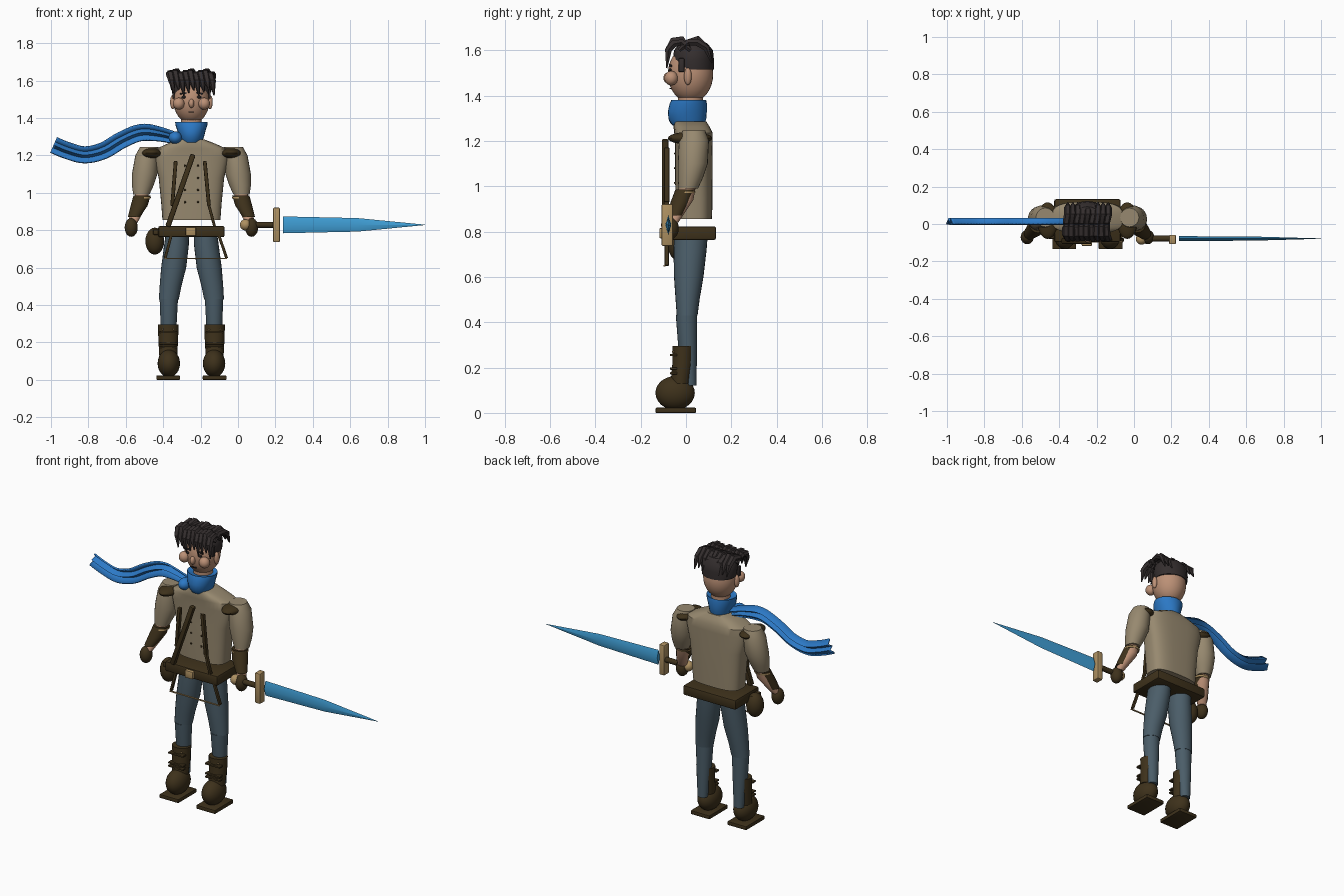
import bpy, bmesh, math
from mathutils import Vector, Matrix

AX = -0.249  # body centre line


def mat(name, r, g, b):
    m = bpy.data.materials.new(name)
    m.diffuse_color = (r, g, b, 1)
    return m


BEIGE = mat("beige cloth", 0.31, 0.25, 0.16)
SKIN = mat("skin", 0.50, 0.28, 0.18)
BLUE = mat("blue scarf", 0.025, 0.19, 0.56)
SLATE = mat("slate trousers", 0.07, 0.11, 0.14)
BROWN = mat("brown leather", 0.048, 0.031, 0.011)
TAN = mat("tan metal", 0.42, 0.28, 0.12)
STEEL = mat("blue blade", 0.05, 0.34, 0.66)
HAIR = mat("dark hair", 0.034, 0.027, 0.027)
INK = mat("dark features", 0.015, 0.012, 0.012)


def add(name, bm, m):
    bmesh.ops.recalc_face_normals(bm, faces=bm.faces)
    me = bpy.data.meshes.new(name)
    bm.to_mesh(me)
    bm.free()
    me.materials.append(m)
    o = bpy.data.objects.new(name, me)
    bpy.context.collection.objects.link(o)
    return o


def skin_rings(bm, rings):
    """Bridge closed rings of points and cap both ends."""
    vs = [[bm.verts.new(p) for p in r] for r in rings]
    n = len(vs[0])
    for a, b in zip(vs, vs[1:]):
        for i in range(n):
            j = (i + 1) % n
            bm.faces.new((a[i], a[j], b[j], b[i]))
    bm.faces.new(vs[0])
    bm.faces.new(vs[-1])


def loft(name, rings, m, n=24, power=2.0):
    """Rings are (x, y, z, radius x, radius y)."""
    def pw(c):
        return math.copysign(abs(c) ** (2 / power), c)
    out = []
    for x, y, z, rx, ry in rings:
        out.append([(x + rx * pw(math.cos(2 * math.pi * i / n)),
                     y + ry * pw(math.sin(2 * math.pi * i / n)), z) for i in range(n)])
    bm = bmesh.new()
    skin_rings(bm, out)
    return add(name, bm, m)


def ball(name, c, r, m, seg=24):
    bm = bmesh.new()
    bmesh.ops.create_uvsphere(bm, u_segments=seg, v_segments=seg // 2, radius=1,
                              matrix=Matrix.Translation(c) @ Matrix.Diagonal((*r, 1)))
    return add(name, bm, m)


def box(name, c, size, m, bevel=0.0, tilt=0.0):
    bm = bmesh.new()
    bmesh.ops.create_cube(bm, size=1, matrix=Matrix.Diagonal((*size, 1)))
    if bevel:
        bmesh.ops.bevel(bm, geom=bm.edges[:], offset=bevel, segments=2, affect='EDGES', profile=0.5)
    bmesh.ops.transform(bm, verts=bm.verts,
                        matrix=Matrix.Translation(c) @ Matrix.Rotation(tilt, 4, 'Y'))
    return add(name, bm, m)


def bar(name, p, q, w, d, m):
    """Flat strip between two points in the front plane."""
    p, q = Vector(p), Vector(q)
    v = q - p
    return box(name, (p + q) / 2, (w, d, v.length), m, min(w, d) * 0.2, math.atan2(v.x, v.z))


def lock(name, pts, a, b):
    """Tapered strand of hair swept in the side plane."""
    rings = []
    for i, p in enumerate(pts):
        t = Vector(pts[min(i + 1, len(pts) - 1)]) - Vector(pts[max(i - 1, 0)])
        nrm = Vector((0, -t.z, t.y)).normalized()
        k = (0.5, 0.9, 1, 0.9, 0.15)[i]
        rings.append([Vector(p) + Vector((a * k * math.cos(math.pi * j / 3), 0, 0))
                      + nrm * b * k * math.sin(math.pi * j / 3) for j in range(6)])
    bm = bmesh.new()
    skin_rings(bm, rings)
    return add(name, bm, HAIR)


# head and face
loft("neck", [(AX, 0.02, 1.24, 0.055, 0.055), (AX, 0.02, 1.42, 0.055, 0.055)], SKIN)
ball("head", (AX, 0.02, 1.495), (0.097, 0.1, 0.125), SKIN, 32)
ball("nose", (AX, -0.08, 1.478), (0.015, 0.02, 0.024), SKIN)
box("mouth", (AX, -0.069, 1.432), (0.03, 0.008, 0.005), INK)
for s, side in ((-1, "left"), (1, "right")):
    ball(side + "_cheek", (AX + s * 0.068, -0.065, 1.477), (0.031, 0.03, 0.032), SKIN)
    ball(side + "_ear", (AX + s * 0.1, 0.008, 1.485), (0.014, 0.017, 0.038), SKIN)
    ball(side + "_eye", (AX + s * 0.041, -0.069, 1.512), (0.013, 0.008, 0.008), INK, 12)
    box(side + "_eyebrow", (AX + s * 0.043, -0.068, 1.532), (0.036, 0.012, 0.008), HAIR, 0, s * 0.15)
    box(side + "_sideburn", (AX + s * 0.096, -0.02, 1.535), (0.012, 0.025, 0.06), HAIR, 0.003)

# hair
loft("hair_cap", [(AX, 0.035, 1.515, 0.1, 0.088), (AX, 0.033, 1.56, 0.107, 0.09),
                  (AX, 0.033, 1.60, 0.1, 0.086), (AX, 0.033, 1.632, 0.07, 0.06),
                  (AX, 0.033, 1.643, 0.02, 0.02)], HAIR)
for i in range(9):
    x = AX - 0.105 + i * 0.027
    up = 0.008 * math.sin(i * 2.1)
    lock("front_lock", [(x, 0.02, 1.60), (x - 0.01, -0.02, 1.642 + up), (x - 0.01, -0.055, 1.635 + up),
                        (x, -0.078, 1.60), (x + 0.01, -0.085, 1.535 + 2 * up)], 0.022, 0.019)
    lock("back_lock", [(x, -0.03, 1.60), (x - 0.008, 0.01, 1.635), (x, 0.05, 1.642 + up),
                       (x, 0.09, 1.61), (x, 0.115, 1.55 + up)], 0.021, 0.018)

# jacket
loft("jacket", [(AX, 0.035, 0.855, 0.155, 0.08), (AX, 0.035, 0.95, 0.162, 0.082),
                (AX, 0.035, 1.08, 0.175, 0.083), (AX, 0.035, 1.19, 0.2, 0.083),
                (AX, 0.033, 1.235, 0.19, 0.085), (AX, 0.025, 1.262, 0.13, 0.08),
                (AX, 0.02, 1.285, 0.07, 0.07)], BEIGE, 40, 3.0)
for i in range(4):
    for s in (-1, 1):
        ball("button", (AX + s * 0.035, -0.047, 0.95 + i * 0.065), (0.006, 0.006, 0.006), BROWN, 8)

# chest straps, belt and hanging cord
bar("cross_strap", (-0.24, -0.092, 1.205), (-0.375, -0.092, 0.82), 0.028, 0.03, BROWN)
bar("left_strap", (-0.333, -0.085, 1.17), (-0.352, -0.085, 0.93), 0.02, 0.024, BROWN)
bar("right_strap", (-0.178, -0.085, 1.17), (-0.155, -0.085, 0.93), 0.02, 0.024, BROWN)
bar("lower_strap", (-0.16, -0.085, 0.95), (-0.125, -0.085, 0.82), 0.015, 0.02, BROWN)
box("belt", (AX, 0.018, 0.793), (0.355, 0.23, 0.06), BROWN, 0.01)
box("belt_buckle", (AX - 0.003, -0.105, 0.793), (0.055, 0.025, 0.045), TAN, 0.005)
bar("left_cord", (-0.355, -0.085, 0.78), (-0.39, -0.085, 0.65), 0.015, 0.018, BROWN)
bar("right_cord", (-0.105, -0.085, 0.78), (-0.06, -0.085, 0.65), 0.015, 0.018, BROWN)
box("cord_bottom", (-0.225, -0.095, 0.649), (0.335, 0.008, 0.006), TAN)
ball("pouch", (-0.445, -0.03, 0.742), (0.05, 0.05, 0.072), BROWN)
box("pouch_flap", (-0.42, -0.04, 0.79), (0.07, 0.08, 0.03), BROWN, 0.008)

# arms and legs, mirrored about the body centre line
for s, side in ((-1, "left"), (1, "right")):
    def X(d):
        return AX + s * d
    loft(side + "_sleeve", [(X(0.225), 0.035, 1.245, 0.05, 0.05), (X(0.238), 0.035, 1.20, 0.062, 0.066),
                            (X(0.25), 0.03, 1.10, 0.068, 0.066), (X(0.26), 0.02, 1.04, 0.058, 0.056),
                            (X(0.268), 0.01, 0.99, 0.043, 0.043)], BEIGE)
    ball(side + "_shoulder_pad", (X(0.213), 0.018, 1.212), (0.055, 0.098, 0.028), BROWN)
    loft(side + "_forearm", [(X(0.262), 0.01, 1.02, 0.036, 0.036), (X(0.272), -0.005, 0.94, 0.038, 0.038),
                             (X(0.315), -0.06, 0.84, 0.026, 0.026)], SKIN)
    loft(side + "_bracer", [(X(0.264), -0.003, 0.985, 0.046, 0.044), (X(0.28), -0.025, 0.93, 0.045, 0.043),
                            (X(0.308), -0.05, 0.87, 0.032, 0.033)], BROWN)
    loft(side + "_bracer_band", [(X(0.264), -0.003, 0.978, 0.048, 0.046),
                                 (X(0.266), -0.006, 0.97, 0.048, 0.046)], TAN)
    ball(side + "_glove", (X(0.322), -0.07, 0.815), (0.035, 0.038, 0.05), BROWN)

    loft(side + "_thigh", [(X(0.075), 0.022, 0.785, 0.062, 0.074), (X(0.08), 0.018, 0.72, 0.066, 0.073),
                           (X(0.095), 0.012, 0.6, 0.067, 0.065), (X(0.112), 0.007, 0.5, 0.058, 0.053),
                           (X(0.121), 0.005, 0.43, 0.053, 0.046)], SLATE)
    loft(side + "_shin", [(X(0.121), 0.002, 0.432, 0.049, 0.047), (X(0.122), 0.007, 0.3, 0.043, 0.042),
                          (X(0.122), 0.02, 0.12, 0.03, 0.026)], SLATE)
    loft(side + "_boot_shaft", [(X(0.124), -0.012, 0.295, 0.055, 0.048), (X(0.124), -0.014, 0.22, 0.053, 0.046),
                                (X(0.124), -0.025, 0.13, 0.048, 0.043)], BROWN)
    for z in (0.175, 0.195, 0.255):
        box(side + "_boot_strap", (X(0.124), -0.055, z), (0.1, 0.03, 0.01), BROWN, 0.002)
    for d in (-0.03, 0.03):
        ball(side + "_boot_stud", (X(0.124 + d), -0.056, 0.27), (0.005, 0.006, 0.005), TAN, 8)
    ball(side + "_boot", (X(0.121), -0.048, 0.088), (0.06, 0.087, 0.074), BROWN)
    box(side + "_sole", (X(0.124), -0.045, 0.0115), (0.127, 0.178, 0.023), BROWN, 0.004)

# neck scarf with knot
loft("neck_scarf", [(AX, 0.01, 1.27, 0.055, 0.07), (AX, 0.006, 1.295, 0.066, 0.083),
                    (AX, 0.006, 1.33, 0.075, 0.086), (AX, 0.01, 1.365, 0.086, 0.082),
                    (AX, 0.012, 1.38, 0.087, 0.077), (AX, 0.012, 1.372, 0.075, 0.066)], BLUE)
ball("scarf_knot", (-0.335, -0.03, 1.295), (0.036, 0.045, 0.034), BLUE)

# flowing scarf tail: pleated strip swept along a wave
wave = [(-0.31, 1.285), (-0.42, 1.314), (-0.52, 1.322), (-0.62, 1.283),
        (-0.72, 1.225), (-0.82, 1.203), (-0.91, 1.225), (-0.986, 1.256)]
path = []
for i in range(len(wave) - 1):
    a, b, c, d = [Vector(wave[min(max(i + k, 0), len(wave) - 1)]) for k in (-1, 0, 1, 2)]
    for k in range(5):
        t = k / 5
        path.append(0.5 * (2 * b + (c - a) * t + (2 * a - 5 * b + 4 * c - d) * t * t
                           + (3 * b - a - 3 * c + d) * t ** 3))
path.append(Vector(wave[-1]))
fold = [(-0.042, 0.0), (-0.014, 0.028), (0.0, 0.0), (0.018, 0.028), (0.042, 0.0)]
bm = bmesh.new()
rows = []
for i, p in enumerate(path):
    t = (path[min(i + 1, len(path) - 1)] - path[max(i - 1, 0)]).normalized()
    w = min(1.0, 0.6 + i * 0.05)
    rows.append([bm.verts.new((p.x + t.y * u * w, v, p.y - t.x * u * w)) for u, v in fold])
for a, b in zip(rows, rows[1:]):
    for j in range(len(fold) - 1):
        bm.faces.new((a[j], a[j + 1], b[j + 1], b[j]))
tail = add("scarf_tail", bm, BLUE)
sol = tail.modifiers.new("thickness", 'SOLIDIFY')
sol.thickness = 0.01
sol.offset = 0

# sword, lofted upright and laid along x
SWORD = Matrix.Translation((0, -0.078, 0.829)) @ Matrix.Rotation(math.pi / 2, 4, 'Y')
blade = loft("sword_blade", [(0, 0, 0.24, 0.045, 0.013), (0, 0, 0.64, 0.036, 0.011),
                             (0, 0, 1.0, 0.001, 0.001)], STEEL, 4)
grip = loft("sword_grip", [(0, 0, 0.05, 0.016, 0.016), (0, 0, 0.19, 0.016, 0.016)], BROWN, 16)
for o in (blade, grip):
    o.matrix_world = SWORD
box("sword_guard", (0.206, -0.083, 0.829), (0.037, 0.05, 0.185), TAN, 0.007)
ball("sword_pommel", (0.04, -0.08, 0.829), (0.03, 0.03, 0.03), TAN)

# smooth rounded parts, keep edges sharp
for o in bpy.context.scene.objects:
    o.select_set(True)
    bpy.context.view_layer.objects.active = o
bpy.ops.object.shade_smooth_by_angle(angle=math.radians(35))
